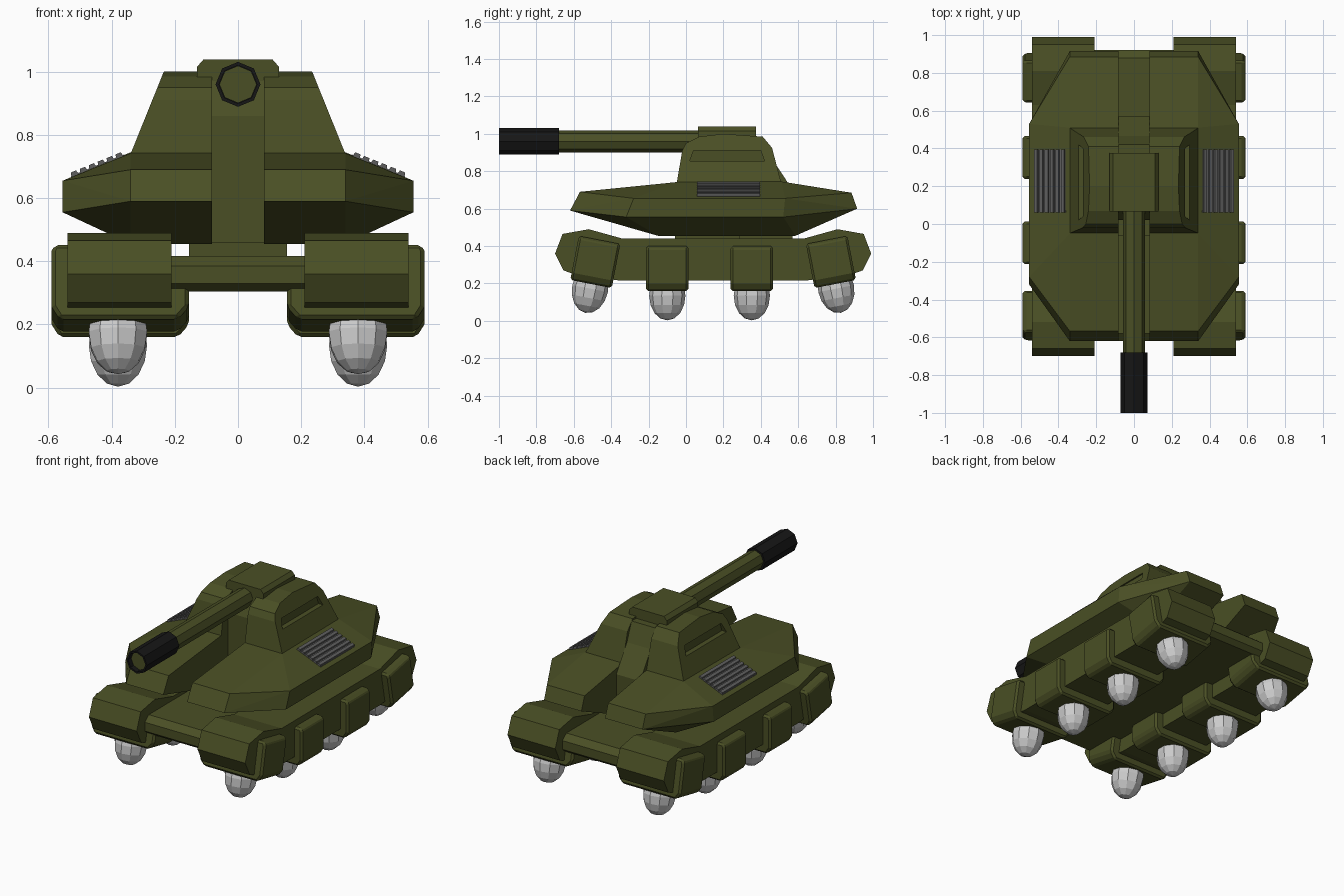
import bpy, bmesh, math
from mathutils import Vector, Matrix

if "Cube" in bpy.data.objects:
    bpy.data.objects.remove(bpy.data.objects["Cube"])


def material(name, rgb):
    m = bpy.data.materials.new(name)
    m.diffuse_color = (*rgb, 1)
    m.use_nodes = True
    m.node_tree.nodes["Principled BSDF"].inputs["Base Color"].default_value = m.diffuse_color
    return m


OLIVE = material("olive", (0.068, 0.078, 0.018))
BLACK = material("black", (0.008, 0.008, 0.008))
GREY = material("vent_grey", (0.11, 0.11, 0.11))


def finish(name, bm, mat=OLIVE, mirror=False, bevel=0):
    bmesh.ops.recalc_face_normals(bm, faces=bm.faces)
    me = bpy.data.meshes.new(name)
    bm.to_mesh(me)
    bm.free()
    ob = bpy.data.objects.new(name, me)
    bpy.context.collection.objects.link(ob)
    if mat:
        me.materials.append(mat)
    if bevel:
        b = ob.modifiers.new("bevel", 'BEVEL')
        b.width, b.segments = bevel, 1
        b.angle_limit = math.radians(40)
    if mirror:
        ob.modifiers.new("mirror", 'MIRROR').use_mirror_merge = False
    return ob


def prism(name, pts, a, b, axis='X', matrix=None, **kw):
    """Extrude a profile: (y,z) along X or (x,z) along Y."""
    bm = bmesh.new()
    put = (lambda p, t: (t, p[0], p[1])) if axis == 'X' else (lambda p, t: (p[0], t, p[1]))
    lo = [bm.verts.new(put(p, a)) for p in pts]
    hi = [bm.verts.new(put(p, b)) for p in pts]
    bm.faces.new(lo)
    bm.faces.new(hi)
    for i in range(len(pts)):
        j = (i + 1) % len(pts)
        bm.faces.new((lo[i], lo[j], hi[j], hi[i]))
    if matrix:
        bm.transform(matrix)
    return finish(name, bm, **kw)


def hull(name, pts, **kw):
    """Convex solid through the points."""
    bm = bmesh.new()
    vs = [bm.verts.new(p) for p in pts]
    r = bmesh.ops.convex_hull(bm, input=vs)
    junk = {v for v in r["geom_interior"] if isinstance(v, bmesh.types.BMVert)}
    bmesh.ops.delete(bm, geom=list(junk), context='VERTS')
    bmesh.ops.dissolve_limit(bm, angle_limit=math.radians(3), verts=bm.verts, edges=bm.edges)
    return finish(name, bm, **kw)


def rect(u0, u1, v0, v1):
    return [(u0, v0), (u1, v0), (u1, v1), (u0, v1)]


# Side pods and the deck joining them
pod = [(-.70, .36), (-.655, .27), (-.60, .25), (-.35, .215), (.64, .215), (.89, .25),
       (.945, .27), (.99, .36), (.95, .465), (.81, .49), (.63, .44), (-.34, .44),
       (-.52, .49), (-.66, .465)]
prism("side_pod", pod, .21, .54, mirror=True)
deck = [(-.59, .305), (-.62, .33), (-.62, .385), (-.58, .417), (.88, .417), (.92, .385),
        (.92, .33), (.89, .305)]
prism("chassis_deck", deck, -.22, .22)
prism("turret_neck", rect(-.06, .29, .40, .46), -.155, .155)

# Wheel housings with ball wheels; the end ones tilt outward
housing = [(.155, .20), (.155, .30), (.18, .325), (.22, .325), (.53, .40), (.58, .40),
           (.59, .38), (.59, .20), (.565, .16), (.19, .16)]
for y, z, tilt in [(-.485, .035, -11), (-.10, 0, 0), (.352, 0, 0), (.775, .035, 11)]:
    M = (Matrix.Translation((0, y, z + .28)) @ Matrix.Rotation(math.radians(tilt), 4, 'X')
         @ Matrix.Translation((0, 0, -.28)))
    prism("wheel_housing", housing, -.113, .113, axis='Y', matrix=M, mirror=True, bevel=.012)
    bm = bmesh.new()
    bmesh.ops.create_uvsphere(bm, u_segments=10, v_segments=8, radius=1)
    bm.transform(M @ Matrix.Translation((.38, 0, .135)) @ Matrix.Diagonal((.097, .097, .132, 1)))
    finish("ball_wheel", bm, mat=None, mirror=True)

# Upper hull: two wedge halves either side of a central slot
outline = [(.34, -.62, .59), (.555, -.32, .555), (.555, .52, .555), (.34, .915, .60),
           (.34, -.567, .69), (.555, -.28, .655), (.555, .53, .655), (.34, .885, .685),
           (.34, -.05, .742), (.34, .51, .745), (.34, -.15, .455), (.34, .585, .455)]
inner = [(.082, y, z) for x, y, z in outline if x == .34]
hull("upper_hull", outline + inner, mirror=True)

# Turret halves with a shallow slit cut in each flank
section = [(-.05, .735), (-.02, .91), (.0, .95), (.07, .985), (.20, 1.0), (.41, .985),
           (.46, .925), (.51, .735)]
flank = [(.34 - (z - .74) * .404, y, z) for y, z in section]
turret = hull("turret", flank + [(.082, y, z) for y, z in section])
slit = prism("slit_cutter", [(.02, .855), (.42, .855), (.40, .91), (.04, .91)], .262, .36)
slit.hide_render = slit.hide_viewport = True
cut = turret.modifiers.new("slit", 'BOOLEAN')
cut.operation, cut.object, cut.solver = 'DIFFERENCE', slit, 'EXACT'
turret.modifiers.new("mirror", 'MIRROR').use_mirror_merge = False

# Central core filling the slot, and the roof plate
core = [(.02, .44), (.02, .86), (.07, .975), (.42, .975), (.465, .86), (.57, .70), (.57, .44)]
prism("turret_core", core, -.083, .083)
roof = [(-.13, .97), (.13, .97), (.13, 1.015), (.11, 1.038), (-.11, 1.038), (-.13, 1.015)]
prism("roof_plate", roof, .065, .375, axis='Y')

# Gun barrel and hollow muzzle
def octagon(r):
    return [(r * math.cos(i * math.pi / 4), .96 + r * math.sin(i * math.pi / 4)) for i in range(8)]


prism("gun_barrel", octagon(.059), -.97, .12, axis='Y')
bm = bmesh.new()
rings = [[bm.verts.new((x, y, z)) for x, z in octagon(r)]
         for r, y in [(.057, -.68), (.071, -.68), (.071, -1), (.060, -1), (.060, -.9)]]
for a, b in zip(rings, rings[1:]):
    for i in range(8):
        j = (i + 1) % 8
        bm.faces.new((a[i], a[j], b[j], b[i]))
finish("muzzle", bm, mat=BLACK)

# Slatted vents lying on the sloping hull sides
slope = math.atan2(.087, .215)
V = Matrix.Translation((.445, 0, .701)) @ Matrix.Rotation(slope, 4, 'Y')
prism("vent_base", rect(-.09, .09, -.02, .003), .06, .395, axis='Y', matrix=V, mat=GREY, mirror=True)
for i in range(6):
    u = -.088 + i * .0305
    prism("vent_slat", [(u, 0), (u + .024, 0), (u + .021, .013), (u + .003, .013)], .06, .395,
          axis='Y', matrix=V, mat=GREY, mirror=True)
